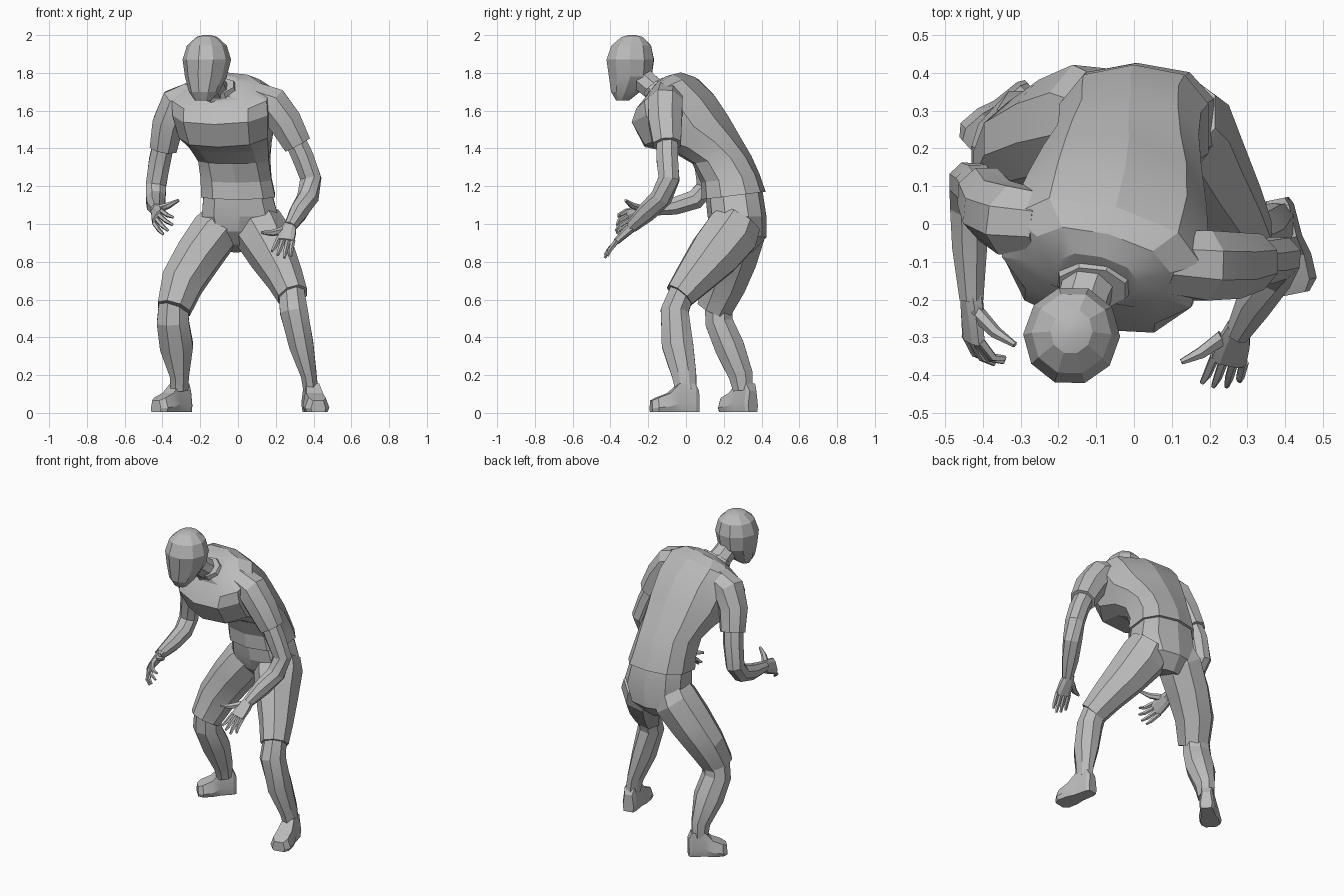
import bpy, bmesh
from math import sin, cos, pi, radians
from mathutils import Vector

if "Cube" in bpy.data.objects:
    bpy.data.objects.remove(bpy.data.objects["Cube"])

grey = bpy.data.materials.new("plain_grey")
grey.use_nodes = True
COLOUR = (0.5, 0.5, 0.5, 1)
grey.diffuse_color = COLOUR
grey.node_tree.nodes["Principled BSDF"].inputs["Base Color"].default_value = COLOUR


def skin(name, rings):
    """Bridge successive rings of points and cap both ends."""
    bm = bmesh.new()
    loops = [[bm.verts.new(p) for p in ring] for ring in rings]
    for low, high in zip(loops, loops[1:]):
        for i in range(len(low)):
            j = (i + 1) % len(low)
            bm.faces.new((low[i], low[j], high[j], high[i]))
    bm.faces.new(loops[0])
    bm.faces.new(loops[-1])
    bmesh.ops.recalc_face_normals(bm, faces=bm.faces)
    mesh = bpy.data.meshes.new(name)
    bm.to_mesh(mesh)
    bm.free()
    mesh.materials.append(grey)
    obj = bpy.data.objects.new(name, mesh)
    bpy.context.collection.objects.link(obj)
    bpy.ops.object.select_all(action='DESELECT')
    obj.select_set(True)
    bpy.context.view_layer.objects.active = obj
    bpy.ops.object.shade_smooth_by_angle(angle=radians(18))
    return obj


def oval(centre, across, deep, sides, square=1.0):
    """Ring of points; square below one gives a boxier outline."""
    ring = []
    for i in range(sides):
        a = 2 * pi * (i + 0.5) / sides
        c, s = cos(a), sin(a)
        ring.append(centre + across * abs(c) ** square * (1 if c > 0 else -1)
                    + deep * abs(s) ** square * (1 if s > 0 else -1))
    return ring


def limb(name, stations, sides=8, ref=(1, 0, 0)):
    """Tube through (x, y, z, half width, half depth) stations."""
    points = [Vector(s[:3]) for s in stations]
    rings = []
    for i, s in enumerate(stations):
        along = (points[min(i + 1, len(points) - 1)] - points[max(i - 1, 0)]).normalized()
        across = Vector(ref)
        across = (across - along * across.dot(along)).normalized()
        rings.append(oval(points[i], across * s[3], along.cross(across) * s[-1], sides))
    return skin(name, rings)


def trunk(name, stations, sides=10):
    """Body sections: x centre, half width, front y, z, back y, z, turn in degrees."""
    rings = []
    for x, half, fy, fz, by, bz, turn in stations:
        t = radians(turn)
        centre = Vector((x, (fy + by) / 2, (fz + bz) / 2))
        deep = Vector((sin(t) * (by - fy) / -2, (by - fy) / 2, (bz - fz) / 2))
        across = Vector((cos(t), sin(t), 0)) * half
        rings.append(oval(centre, across, deep * 1.04, sides, 0.8))
    return skin(name, rings)


def foot(name, heel, toe):
    """Shoe with a flat sole, a high ankle and a low toe."""
    heel, toe = Vector(heel), Vector(toe)
    ahead = (toe - heel).normalized()
    side = Vector((-ahead.y, ahead.x, 0))
    up = Vector((0, 0, 1))
    rings = []
    for t, w, h in ((0, .035, .11), (.08, .045, .15), (.42, .05, .15),
                    (.62, .064, .1), (.88, .066, .075), (1, .04, .06)):
        base = heel.lerp(toe, t) + up * 0.005
        outline = ((-.85, 0), (.85, 0), (1, .3), (.7, 1), (-.7, 1), (-1, .3))
        rings.append([base + side * w * u + up * h * v for u, v in outline])
    return skin(name, rings)


def hand(side, wrist, knuckle, spread, tips, thumb_root, thumb_tip, thick):
    """Palm, four bent fingers and a thumb."""
    wrist, knuckle, spread = Vector(wrist), Vector(knuckle), Vector(spread)
    along = (knuckle - wrist).normalized()
    spread = (spread - along * spread.dot(along)).normalized()
    normal = along.cross(spread)
    rings = [oval(wrist.lerp(knuckle, t), spread * w, normal * thick * k, 8, 0.8)
             for t, w, k in ((-.1, .032, 1.3), (.4, .045, 1.1), (1, .05, .8))]
    skin(side + "_palm", rings)
    for n, tip in enumerate(tips):
        root = knuckle + spread * (0.039 - 0.026 * n) - along * 0.01
        tip = Vector(tip)
        bend = root.lerp(tip, 0.5) + along * 0.022
        limb(f"{side}_finger_{n + 1}", [(*root, .014), (*bend, .012), (*tip, .007)], 5, spread)
    root, tip = Vector(thumb_root), Vector(thumb_tip)
    middle = root.lerp(tip, 0.5) + along * 0.012
    limb(side + "_thumb", [(*root, .022), (*middle, .017), (*tip, .008)], 6, normal)


# Trunk: trousers seat and shirt
trunk("trousers_seat", [
    (-.01, .07, .21, .89, .35, .85, 0),
    (0, .17, .15, .96, .42, .93, 0),
    (.01, .21, .12, 1.04, .42, 1.04, 0),
    (0, .19, .11, 1.14, .40, 1.17, 0),
    (-.01, .17, .1, 1.22, .38, 1.25, 0)])
trunk("shirt_body", [
    (0, .205, .09, 1.13, .415, 1.17, 0),
    (-.01, .195, .085, 1.22, .385, 1.26, 0),
    (-.02, .195, .04, 1.32, .34, 1.36, -4),
    (-.04, .22, -.06, 1.38, .28, 1.46, -8),
    (-.06, .25, -.21, 1.41, .22, 1.56, -12),
    (-.075, .27, -.27, 1.53, .14, 1.68, -14),
    (-.085, .27, -.235, 1.6, .04, 1.775, -15),
    (-.09, .19, -.2, 1.65, -.03, 1.8, -15),
    (-.1, .11, -.2, 1.67, -.09, 1.785, -15)])

# Neck and head
limb("neck", [(-.1, -.1, 1.66, .085, .075), (-.13, -.19, 1.73, .07, .065),
              (-.15, -.26, 1.79, .07, .07)])
limb("collar", [(-.1, -.13, 1.68, .115, .085), (-.11, -.17, 1.73, .095, .07)], 8)
skin("head", [oval(Vector((x, y, z)), Vector((.94, -.34, 0)) * w, Vector((.34, .94, 0)) * d, 10)
              for x, y, z, w, d in (
    (-.185, -.335, 1.655, .045, .035), (-.18, -.32, 1.7, .08, .08),
    (-.17, -.295, 1.78, .11, .12), (-.165, -.295, 1.87, .128, .132),
    (-.165, -.29, 1.945, .105, .11), (-.165, -.285, 1.99, .055, .06),
    (-.165, -.285, 2.0, .02, .02))])

# Arms: sleeves and bare forearms
limb("left_sleeve", [(.08, -.1, 1.67, .09), (.18, -.11, 1.635, .1), (.25, -.11, 1.54, .095),
                     (.315, -.1, 1.42, .08)], ref=(0, 1, 0))
limb("right_sleeve", [(-.24, 0, 1.67, .09), (-.32, .01, 1.635, .1), (-.37, .035, 1.53, .09),
                      (-.395, .08, 1.4, .078)], ref=(0, 1, 0))
limb("left_arm", [(.29, -.1, 1.47, .06), (.345, -.1, 1.35, .062), (.385, -.09, 1.24, .06),
                  (.37, -.13, 1.14, .058), (.32, -.21, 1.06, .052), (.275, -.29, .985, .034)],
     ref=(1, 0, .5))
limb("right_arm", [(-.385, .06, 1.47, .06), (-.415, .1, 1.33, .062), (-.435, .11, 1.2, .058),
                   (-.435, .05, 1.13, .056), (-.435, -.06, 1.095, .05), (-.43, -.2, 1.075, .034)])

# Hands
hand("left", (.275, -.28, .99), (.25, -.365, .91), (-1, .1, 0),
     [(.18, -.42, .855), (.21, -.43, .835), (.245, -.43, .82), (.28, -.415, .83)],
     (.235, -.3, .965), (.125, -.365, .955), .022)
hand("right", (-.43, -.19, 1.075), (-.425, -.31, 1.035), (.5, 0, 1),
     [(-.34, -.355, 1.035), (-.345, -.365, .995), (-.37, -.37, .965), (-.395, -.355, .945)],
     (-.42, -.23, 1.08), (-.315, -.32, 1.125), .022)

# Legs: trouser legs and bare shins
limb("left_trouser_leg", [(.1, .28, 1.02, .13, .13), (.125, .24, .95, .145, .155),
                          (.18, .15, .84, .125, .145), (.25, .04, .71, .1, .11),
                          (.29, -.035, .62, .085, .085)])
limb("right_trouser_leg", [(-.08, .28, 1.02, .12, .13), (-.12, .28, .96, .135, .15),
                           (-.21, .25, .83, .13, .14), (-.295, .21, .69, .12, .12),
                           (-.34, .15, .55, .095, .1)])
limb("left_shin", [(.28, -.01, .67, .07, .07), (.295, -.06, .54, .08, .08),
                   (.335, -.045, .36, .07, .09), (.375, -.01, .2, .045, .07),
                   (.385, 0, .12, .042, .06)])
limb("right_shin", [(-.34, .17, .62, .08, .075), (-.345, .175, .48, .092, .08),
                    (-.325, .23, .35, .095, .085), (-.31, .29, .2, .055, .07),
                    (-.31, .3, .12, .05, .055)])

# Feet
foot("left_foot", (.375, .065, 0), (.425, -.185, 0))
foot("right_foot", (-.265, .355, 0), (-.435, .2, 0))
